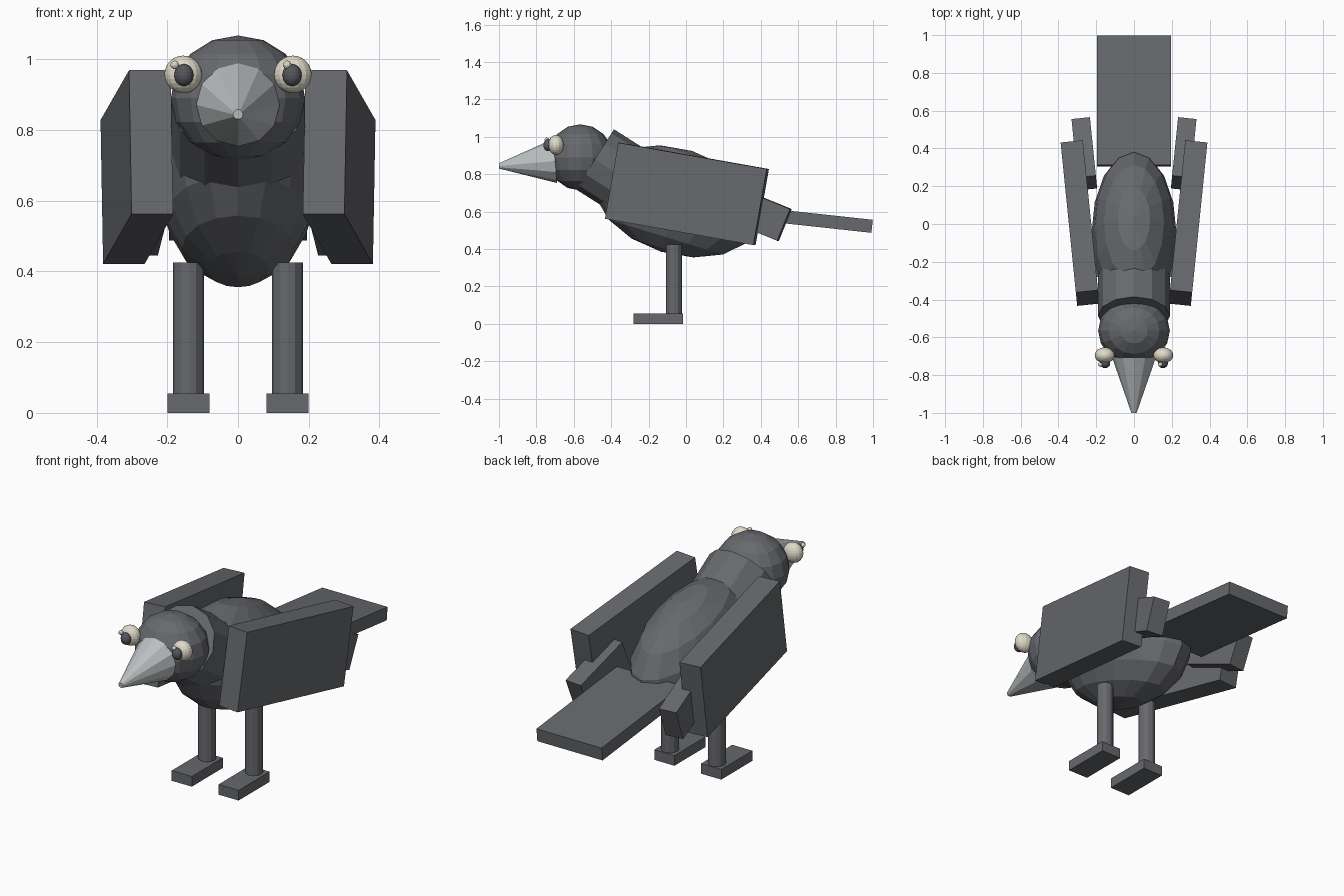
import bpy
import math
from mathutils import Vector

if "Cube" in bpy.data.objects:
    bpy.data.objects.remove(bpy.data.objects["Cube"])


def material(name, rgb):
    m = bpy.data.materials.new(name)
    m.diffuse_color = (*rgb, 1)
    m.use_nodes = True
    m.node_tree.nodes["Principled BSDF"].inputs["Base Color"].default_value = m.diffuse_color
    return m


SLATE = material("slate grey", (0.135, 0.14, 0.153))
LIGHT = material("pale grey", (0.50, 0.53, 0.54))
CREAM = material("cream", (0.74, 0.70, 0.58))
DARK = material("dark grey", (0.09, 0.095, 0.11))


def finish(name, mat, scale=(1, 1, 1), rot=(0, 0, 0)):
    ob = bpy.context.object
    ob.name = name
    ob.scale = scale
    ob.rotation_euler = [math.radians(a) for a in rot]
    ob.data.materials.append(mat)
    return ob


def box(name, loc, size, mat, rot=(0, 0, 0)):
    bpy.ops.mesh.primitive_cube_add(size=1, location=loc)
    return finish(name, mat, size, rot)


def ball(name, loc, radii, mat, segs=16, rings=8, rot=(0, 0, 0)):
    bpy.ops.mesh.primitive_uv_sphere_add(segments=segs, ring_count=rings, radius=1, location=loc)
    return finish(name, mat, radii, rot)


def rod(name, start, end, r1, r2, mat, sides=12):
    a, b = Vector(start), Vector(end)
    bpy.ops.mesh.primitive_cone_add(vertices=sides, radius1=r1, radius2=r2,
                                    depth=(b - a).length, location=(a + b) / 2)
    ob = finish(name, mat)
    ob.rotation_euler = (b - a).to_track_quat('Z', 'Y').to_euler()
    return ob


# Body, neck and head
ball("body", (0, -0.05, 0.655), (0.225, 0.452, 0.282), SLATE, rot=(-17, 0, 0))
rod("neck", (0, -0.487, 0.88), (0, -0.276, 0.746), 0.19, 0.19, SLATE)
ball("head", (0, -0.565, 0.89), (0.19, 0.175, 0.177), SLATE)

# Beak
rod("beak", (0, -0.70, 0.871), (0, -1.0, 0.844), 0.118, 0.014, LIGHT)

# Tail
box("tail", (0, 0.652, 0.559), (0.39, 0.69, 0.07), SLATE, (-6.2, 0, 0))

# Paired parts
for side, s in (("left", -1), ("right", 1)):
    box(side + "_wing", (s * 0.286, 0.005, 0.695), (0.118, 0.81, 0.413), SLATE, (-10, 0, -5.8 * s))
    box(side + "_wing_tip", (s * 0.263, 0.372, 0.592), (0.098, 0.335, 0.183), SLATE, (-22, 0, -5.8 * s))
    rod(side + "_leg", (s * 0.14, -0.064, 0.04), (s * 0.14, -0.064, 0.425), 0.0435, 0.0435, SLATE)
    box(side + "_foot", (s * 0.14, -0.148, 0.0275), (0.12, 0.265, 0.055), SLATE)
    ball(side + "_eye", (s * 0.155, -0.695, 0.957), (0.053, 0.042, 0.053), CREAM, 16, 12)
    ball(side + "_pupil", (s * 0.153, -0.738, 0.955), (0.027, 0.025, 0.031), DARK, 16, 12)
    ball(side + "_eye_glint", (s * 0.159 - 0.02, -0.744, 0.984), (0.012, 0.012, 0.012), CREAM, 12, 8)
